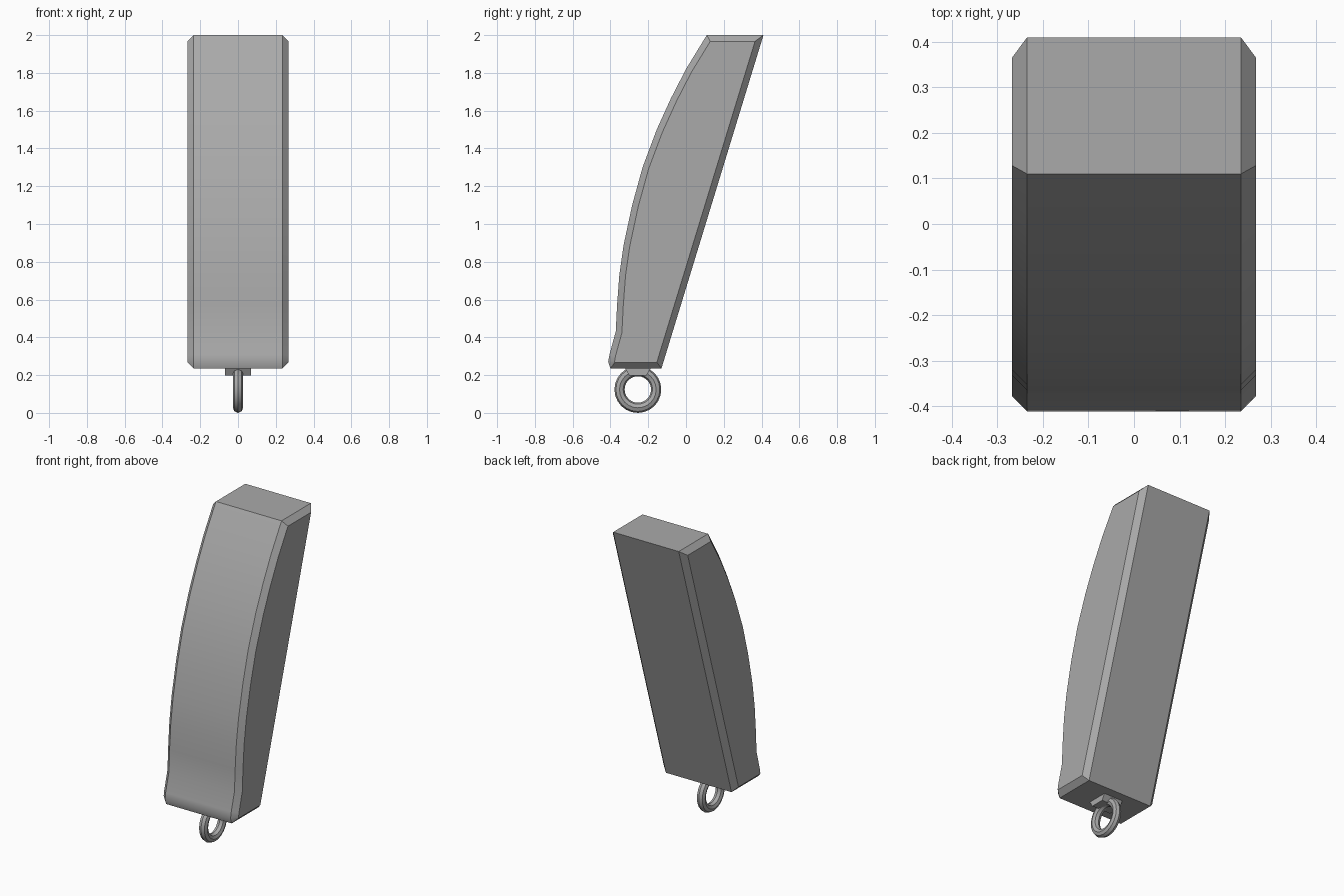
import bpy
import bmesh
import math
from mathutils import Vector

cube = bpy.data.objects.get("Cube")
if cube:
    bpy.data.objects.remove(cube, do_unlink=True)

metal = bpy.data.materials.new("grey_metal")
metal.use_nodes = True
grey = (0.4, 0.4, 0.4, 1)
metal.diffuse_color = grey
metal.node_tree.nodes["Principled BSDF"].inputs["Base Color"].default_value = grey


def finish(obj):
    obj.data.materials.clear()
    obj.data.materials.append(metal)
    bpy.ops.object.select_all(action="DESELECT")
    obj.select_set(True)
    bpy.context.view_layer.objects.active = obj
    bpy.ops.object.shade_smooth_by_angle(angle=math.radians(30))


def inset(profile, dist):
    """Offset a counter-clockwise outline inwards by an even distance."""
    result = []
    for i, p in enumerate(profile):
        a = (p - profile[i - 1]).normalized()
        b = (profile[(i + 1) % len(profile)] - p).normalized()
        n1, n2 = Vector((-a.y, a.x)), Vector((-b.y, b.x))
        result.append(p + (n1 + n2) * dist / (1 + n1.dot(n2)))
    return result


def loft(name, sections):
    """Join (x, outline) sections along x and cap both ends."""
    bm = bmesh.new()
    rings = [[bm.verts.new((x, p.x, p.y)) for p in outline] for x, outline in sections]
    for r, s in zip(rings, rings[1:]):
        for i in range(len(r)):
            j = (i + 1) % len(r)
            bm.faces.new((r[i], r[j], s[j], s[i]))
    bm.faces.new(rings[0])
    bm.faces.new(rings[-1])
    bmesh.ops.recalc_face_normals(bm, faces=bm.faces)
    mesh = bpy.data.meshes.new(name)
    bm.to_mesh(mesh)
    bm.free()
    obj = bpy.data.objects.new(name, mesh)
    bpy.context.collection.objects.link(obj)
    finish(obj)


# Leaning body: straight back, bowed front, chamfered sides
side = [Vector(p) for p in (
    (-0.40, 0.235), (-0.13, 0.235), (0.41, 2.0), (0.11, 2.0), (0, 1.82),
    (-0.08, 1.665), (-0.155, 1.50), (-0.23, 1.30), (-0.285, 1.10),
    (-0.33, 0.89), (-0.353, 0.73), (-0.365, 0.57), (-0.372, 0.43),
    (-0.405, 0.31), (-0.412, 0.27))]
cap = inset(side, 0.033)
loft("body", [(-0.268, cap), (-0.235, side), (0.235, side), (0.268, cap)])

# Small bracket under the body
ring_y = -0.255
bracket = [Vector((ring_y + y, z)) for y, z in (
    (-0.045, 0.198), (0.045, 0.198), (0.07, 0.24), (-0.07, 0.24))]
loft("ring_bracket", [(-0.068, bracket), (0.068, bracket)])

# Hanging ring
bpy.ops.mesh.primitive_torus_add(
    major_segments=24, minor_segments=8, major_radius=0.097, minor_radius=0.027,
    location=(0, ring_y, 0.124), rotation=(0, math.pi / 2, 0))
ring = bpy.context.object
ring.name = "hanging_ring"
finish(ring)
